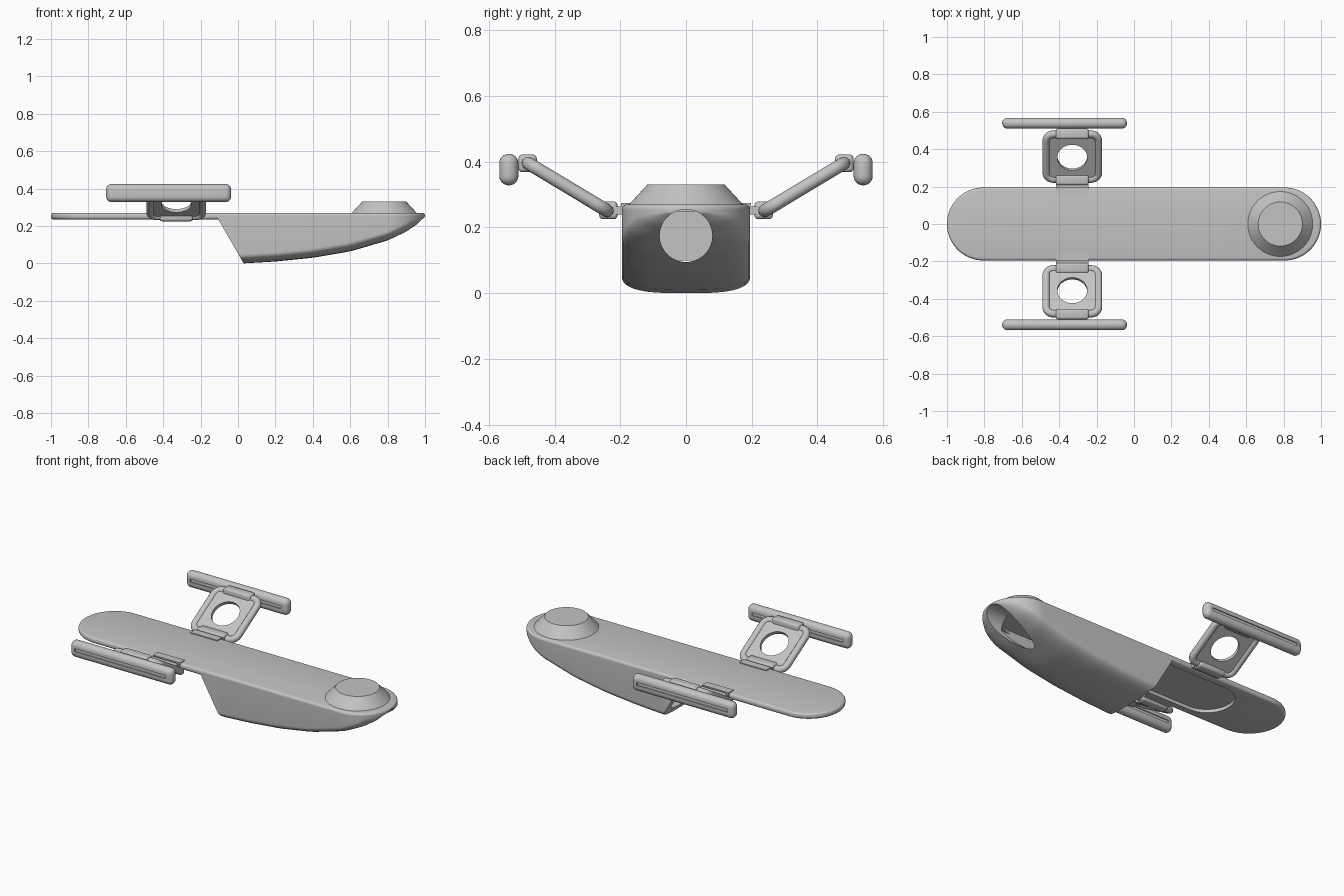
import bpy, bmesh, math
from mathutils import Matrix, Vector

cube = bpy.data.objects.get("Cube")
if cube:
    bpy.data.objects.remove(cube)

grey = bpy.data.materials.new("light_grey")
grey.use_nodes = True
grey.diffuse_color = (0.55, 0.55, 0.55, 1)
grey.node_tree.nodes["Principled BSDF"].inputs["Base Color"].default_value = (0.55, 0.55, 0.55, 1)


def activate(ob):
    bpy.ops.object.select_all(action='DESELECT')
    ob.select_set(True)
    bpy.context.view_layer.objects.active = ob


def finish(name, bm, matrix=None):
    bmesh.ops.recalc_face_normals(bm, faces=bm.faces)
    if matrix:
        bm.transform(matrix)
    me = bpy.data.meshes.new(name)
    bm.to_mesh(me)
    bm.free()
    me.materials.append(grey)
    ob = bpy.data.objects.new(name, me)
    bpy.context.collection.objects.link(ob)
    return ob


def smooth(ob):
    activate(ob)
    bpy.ops.object.shade_smooth_by_angle(angle=math.radians(35))
    return ob


def bevel(ob, width, segments=4):
    activate(ob)
    mod = ob.modifiers.new("round", 'BEVEL')
    mod.width, mod.segments = width, segments
    mod.limit_method, mod.angle_limit = 'ANGLE', math.radians(40)
    bpy.ops.object.modifier_apply(modifier=mod.name)
    return ob


def cut(ob, cutter, keep=False):
    activate(ob)
    mod = ob.modifiers.new("cut", 'BOOLEAN')
    mod.operation, mod.object, mod.solver = 'DIFFERENCE', cutter, 'EXACT'
    bpy.ops.object.modifier_apply(modifier=mod.name)
    if not keep:
        bpy.data.objects.remove(cutter)


def round_rect(hx, hy, r, steps=14):
    pts = []
    for i, (sx, sy) in enumerate(((1, 1), (-1, 1), (-1, -1), (1, -1))):
        for k in range(steps + 1):
            a = math.pi / 2 * (i + k / steps)
            p = Vector((sx * (hx - r) + r * math.cos(a), sy * (hy - r) + r * math.sin(a), 0))
            if not pts or (p - pts[-1]).length > 1e-5:
                pts.append(p)
    if (pts[0] - pts[-1]).length < 1e-5:
        pts.pop()
    return pts


def prism(name, pts, z0, z1, matrix=None):
    bm = bmesh.new()
    rings = [[bm.verts.new((p.x, p.y, z)) for p in pts] for z in (z0, z1)]
    bridge(bm, rings)
    return finish(name, bm, matrix)


def bridge(bm, rings):
    n = len(rings[0])
    for a, b in zip(rings, rings[1:]):
        for i in range(n):
            j = (i + 1) % n
            bm.faces.new((a[i], a[j], b[j], b[i]))
    bm.faces.new(rings[0])
    bm.faces.new(rings[-1])


def box(name, lo, hi):
    lo, hi = Vector(lo), Vector(hi)
    bm = bmesh.new()
    bmesh.ops.create_cube(bm, size=1)
    bm.transform(Matrix.Translation((lo + hi) / 2) @ Matrix.Diagonal((hi - lo).to_4d()))
    return finish(name, bm)


def cone(name, r1, r2, depth, matrix):
    bm = bmesh.new()
    bmesh.ops.create_cone(bm, cap_ends=True, segments=64, radius1=r1, radius2=r2, depth=depth)
    return finish(name, bm, matrix)


# Keel height along the hull, as (x, z)
KEEL = [(-0.2, 0), (0.03, 0), (0.2, 0.01), (0.4, 0.03), (0.6, 0.064),
        (0.8, 0.122), (0.9, 0.168), (0.96, 0.208), (1, 0.25)]


def keel(x):
    for (x0, z0), (x1, z1) in zip(KEEL, KEEL[1:]):
        if x <= x1:
            return z0 + (z1 - z0) * (x - x0) / (x1 - x0)
    return KEEL[-1][1]


def hull_loft(name, x0, x1, top, inset, lift):
    """Rounded boat-shaped loft with a flat top."""
    bm = bmesh.new()
    rings = []
    for i in range(41):
        t = math.sin(math.pi / 2 * i / 40)
        x = x0 + (x1 - x0) * t
        w = 0.195
        if x > 0.805:
            w = math.sqrt(max(0.195 ** 2 - (x - 0.805) ** 2, 0.0004))
        w = max(w - inset, 0.012)
        zb = min(keel(x) + lift, top - 0.006)
        h = min(0.05, (top - zb) * 0.8)
        ring = [(w, top)]
        for k in range(25):
            a = math.pi * k / 24
            c, s = math.cos(a), math.sin(a)
            ring.append((math.copysign(abs(c) ** 0.6, c) * w, zb + h * (1 - s ** 0.9)))
        ring.append((-w, top))
        rings.append([bm.verts.new((x, y, z)) for y, z in ring])
    bridge(bm, rings)
    return finish(name, bm)


# Hull shell with a raked open stern
hull = hull_loft("hull", -0.2, 0.995, 0.25, 0, 0)
bm = bmesh.new()
bm.from_mesh(hull.data)
cutting = bmesh.ops.bisect_plane(bm, geom=bm.verts[:] + bm.edges[:] + bm.faces[:],
                                 plane_co=(0.03, 0, 0), plane_no=(-0.235, 0, -0.135), clear_outer=True)
bmesh.ops.holes_fill(bm, edges=[e for e in bm.edges if e.is_boundary])
bmesh.ops.recalc_face_normals(bm, faces=bm.faces)
bm.to_mesh(hull.data)
bm.free()
cut(hull, hull_loft("cavity_cutter", -0.3, 0.86, 0.27, 0.045, 0.03))

# Deck board with a shallow recess underneath
deck = bevel(prism("deck", round_rect(1, 0.195, 0.195, 24), 0.235, 0.27), 0.014)
cut(deck, prism("recess_cutter", round_rect(0.77, 0.15, 0.149), 0.2, 0.255,
                Matrix.Translation((0.11, 0, 0))))

# Round intake in the nose
intake = cone("intake_cutter", 0.08, 0.08, 0.6,
              Matrix.Translation((0.85, 0, 0.175)) @ Matrix.Rotation(math.pi / 2, 4, 'Y'))
cut(hull, intake, keep=True)
cut(deck, intake)
smooth(hull)
smooth(deck)
box("inner_block", (0.15, -0.13, 0.1), (0.45, 0.13, 0.25))

# Raised turret on the foredeck
smooth(cone("turret", 0.178, 0.118, 0.065, Matrix.Translation((0.782, 0, 0.2975))))

# Folding wing, built on the left and then mirrored
tilt = Matrix.Translation((-0.33, 0.36, 0.323)) @ Matrix.Rotation(math.radians(31), 4, 'X')
wing = []

curve = bpy.data.curves.new("wing_frame", 'CURVE')
curve.dimensions, curve.bevel_depth, curve.bevel_resolution = '3D', 0.02, 4
spline = curve.splines.new('POLY')
pts = round_rect(0.14, 0.14, 0.04, 8)
spline.points.add(len(pts) - 1)
for sp, p in zip(spline.points, pts):
    sp.co = (tilt @ p).to_4d()
spline.use_cyclic_u = True
curve.materials.append(grey)
frame = bpy.data.objects.new("wing_frame", curve)
bpy.context.collection.objects.link(frame)
activate(frame)
bpy.ops.object.convert(target='MESH')
wing.append(bpy.context.object)

panel = prism("wing_panel", round_rect(0.14, 0.14, 0.04, 8), -0.01, 0.01, tilt)
cut(panel, cone("port_cutter", 0.08, 0.08, 0.2, tilt))
wing.append(panel)

for name, y, z in (("inner_clamp", 0.236, 0.252), ("outer_clamp", 0.482, 0.395)):
    wing.append(bevel(box(name, (-0.418, y - 0.028, z - 0.027), (-0.242, y + 0.028, z + 0.027)), 0.012, 3))
wing.append(box("hinge_link", (-0.418, 0.185, 0.24), (-0.242, 0.22, 0.264)))
wing.append(box("hinge_plate", (-0.418, 0.152, 0.262), (-0.242, 0.198, 0.275)))

# Long side rail with a slot on each face
rail = bevel(box("side_rail", (-0.705, 0.51, 0.328), (-0.037, 0.568, 0.424)), 0.0285, 6)
for y in (0.51, 0.568):
    cut(rail, box("slot_cutter", (-0.67, y - 0.006, 0.368), (-0.075, y + 0.006, 0.386)))
wing.append(rail)

for part in wing:
    smooth(part)
    twin = part.copy()
    twin.data = part.data.copy()
    twin.data.transform(Matrix.Scale(-1, 4, (0, 1, 0)))
    twin.data.flip_normals()
    part.name, twin.name = "left_" + part.name, "right_" + part.name.replace("left_", "")
    bpy.context.collection.objects.link(twin)
